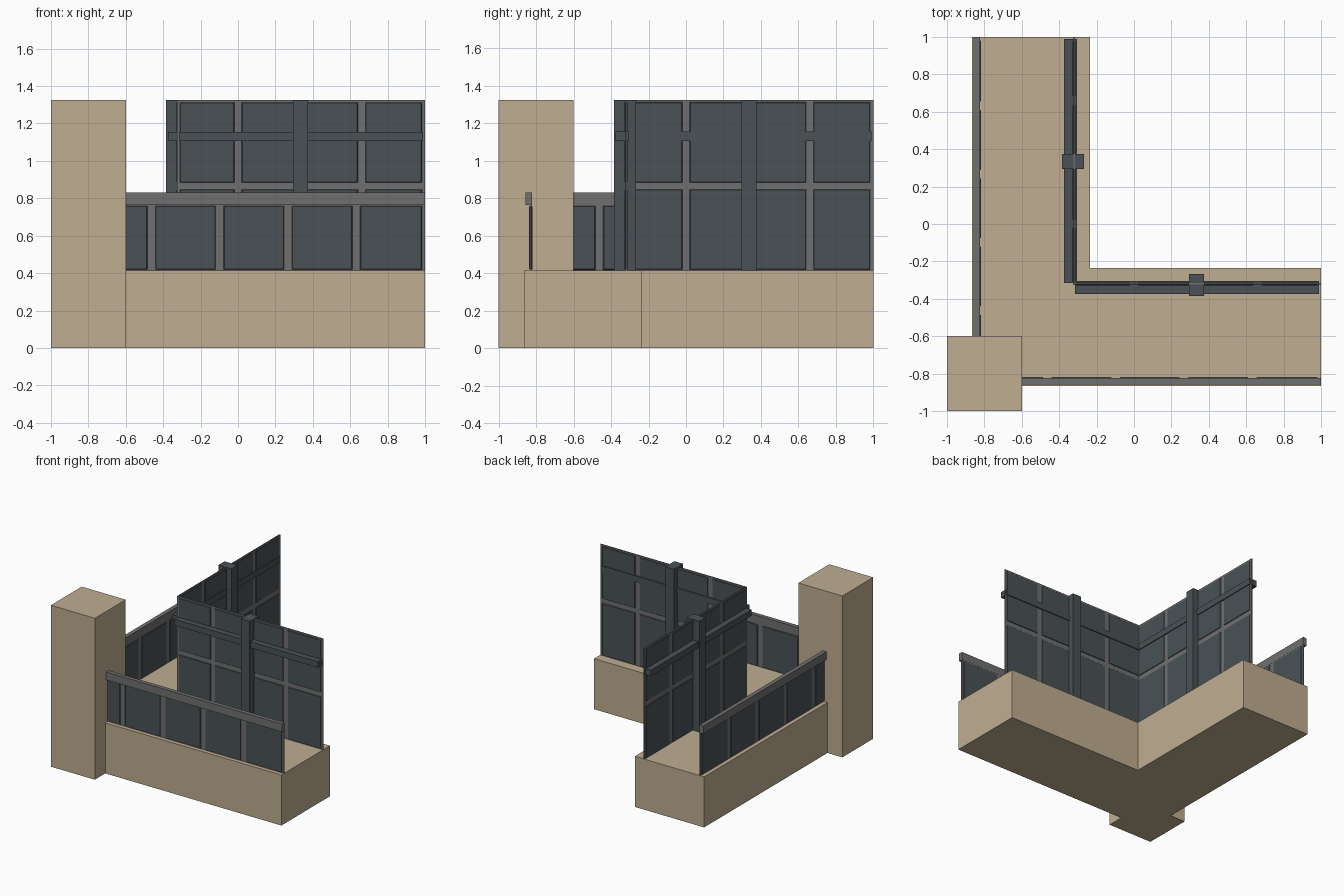
import bpy
import bmesh

cube = bpy.data.objects.get("Cube")
if cube:
    bpy.data.objects.remove(cube, do_unlink=True)


def material(name, rgb):
    mat = bpy.data.materials.new(name)
    mat.use_nodes = True
    mat.diffuse_color = (*rgb, 1)
    mat.node_tree.nodes["Principled BSDF"].inputs["Base Color"].default_value = (*rgb, 1)
    return mat


STONE = material("sandstone", (0.52, 0.42, 0.285))
SLATE = material("dark slate", (0.067, 0.083, 0.092))
METAL = material("grey metal", (0.165, 0.162, 0.165))

BASE_TOP = 0.415
WALL_TOP = 1.325


def finish(name, bm, mat, swap=False):
    """Turn a bmesh into an object; swap reflects it across the diagonal x = y."""
    if swap:
        for v in bm.verts:
            v.co.x, v.co.y = v.co.y, v.co.x
    bmesh.ops.recalc_face_normals(bm, faces=bm.faces)
    mesh = bpy.data.meshes.new(name)
    bm.to_mesh(mesh)
    bm.free()
    mesh.materials.append(mat)
    obj = bpy.data.objects.new(name, mesh)
    bpy.context.scene.collection.objects.link(obj)


def add_box(bm, xs, ys, zs):
    verts = bmesh.ops.create_cube(bm, size=1)["verts"]
    for v in verts:
        for axis, (low, high) in enumerate((xs, ys, zs)):
            v.co[axis] = low if v.co[axis] < 0 else high
    return verts


def box(name, xs, ys, zs, mat, swap=False):
    bm = bmesh.new()
    add_box(bm, xs, ys, zs)
    finish(name, bm, mat, swap)


def panes(name, columns, rows, y, depth, swap):
    """Raised panes with sloped borders on both sides of a thin wall at y."""
    bm = bmesh.new()
    slope = 0.007
    for xs in columns:
        for zs in rows:
            for side in (-1, 1):
                outer = y + side * depth
                verts = add_box(bm, xs, sorted((y, outer)), zs)
                for v in verts:
                    if abs(v.co.y - outer) < 1e-5:
                        v.co.x += slope if v.co.x < sum(xs) / 2 else -slope
                        v.co.z += slope if v.co.z < sum(zs) / 2 else -slope
    finish(name, bm, SLATE, swap)


# L-shaped plinth extruded from its footprint
bm = bmesh.new()
outline = [(-0.865, -0.865), (1, -0.865), (1, -0.235),
           (-0.235, -0.235), (-0.235, 1), (-0.865, 1)]
foot = bm.faces.new([bm.verts.new((x, y, 0)) for x, y in outline])
top = bmesh.ops.extrude_face_region(bm, geom=[foot])
for item in top["geom"]:
    if isinstance(item, bmesh.types.BMVert):
        item.co.z = BASE_TOP
finish("plinth", bm, STONE)

# Corner pillar
box("corner_pillar", (-1, -0.6), (-1, -0.6), (0, WALL_TOP), STONE)

# Bays between bars: tall wall and low parapet
tall_columns = [(x + 0.016, x + 0.314) for x in (-0.33, 0, 0.33, 0.66)]
tall_columns[-1] = (0.677, 0.986)
tall_rows = [(BASE_TOP, 0.85), (0.88, 1.316)]
low_columns = [(-0.463 + 0.365 * i + 0.018, -0.463 + 0.365 * (i + 1) - 0.018)
               for i in range(-1, 4)]
low_columns[-1] = (low_columns[-1][0], 0.986)

for label, swap in (("front", False), ("side", True)):
    # Tall wall with a beam and a supporting post
    box(label + "_wall_frame", (-0.325, 1), (-0.324, -0.316), (BASE_TOP, WALL_TOP), METAL, swap)
    panes(label + "_wall_panes", tall_columns, tall_rows, -0.32, 0.008, swap)
    box(label + "_wall_beam", (-0.315, 0.99), (-0.375, -0.305), (1.105, 1.155), SLATE, swap)
    box(label + "_wall_post", (0.295, 0.375), (-0.385, -0.267), (BASE_TOP, WALL_TOP), SLATE, swap)

    # Low parapet with a handrail
    box(label + "_parapet_frame", (-0.83, 1), (-0.832, -0.824), (BASE_TOP, 0.77), METAL, swap)
    panes(label + "_parapet_panes", low_columns, [(BASE_TOP, 0.762)], -0.828, 0.009, swap)
    box(label + "_handrail", (-0.83, 1), (-0.857, -0.823), (0.765, 0.83), METAL, swap)
